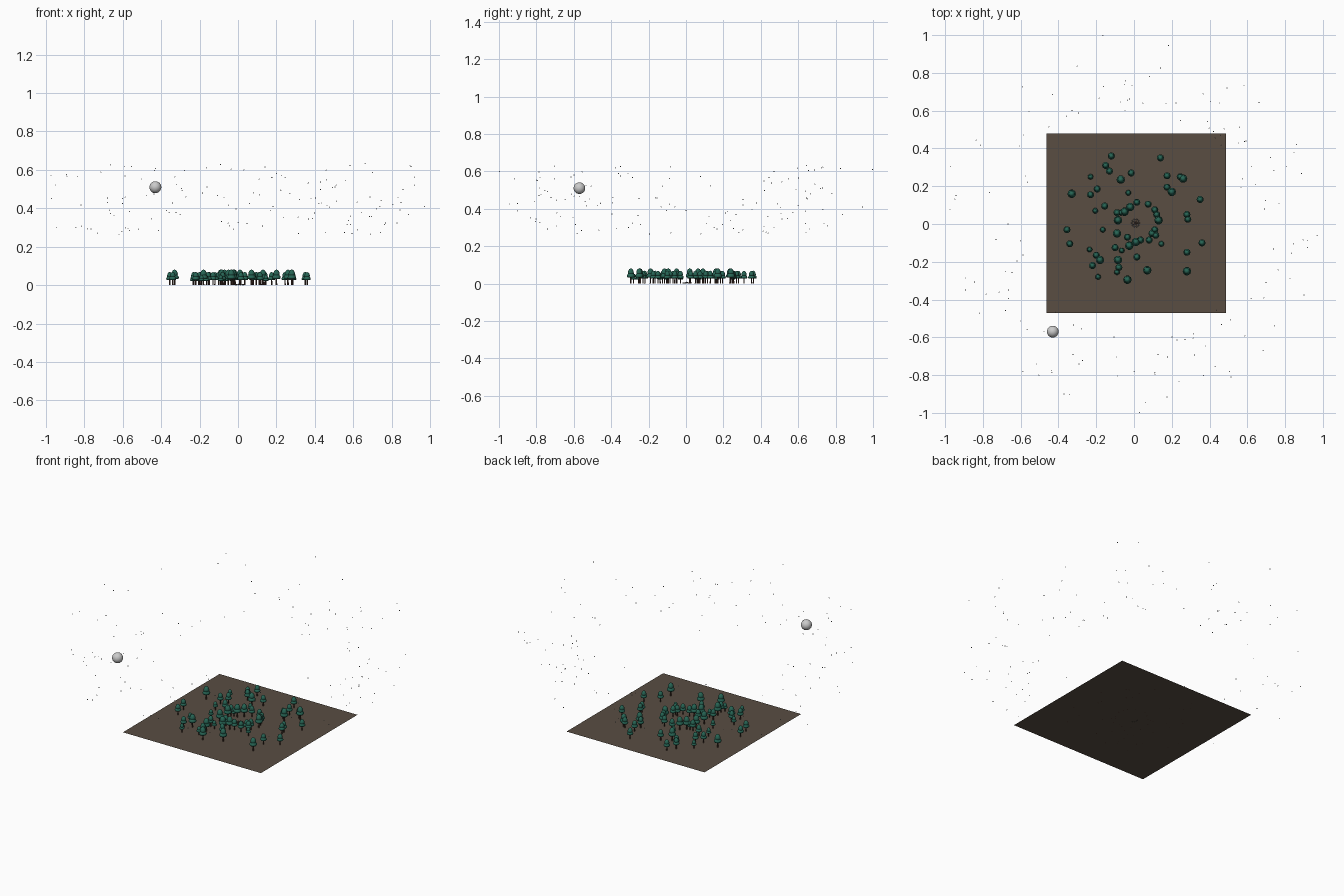
import bpy, bmesh, math, random
from mathutils import Matrix, Vector

if "Cube" in bpy.data.objects:
    bpy.data.objects.remove(bpy.data.objects["Cube"])

random.seed(7)


def material(name, r, g, b):
    m = bpy.data.materials.new(name)
    m.diffuse_color = (r, g, b, 1)
    m.use_nodes = True
    m.node_tree.nodes["Principled BSDF"].inputs["Base Color"].default_value = m.diffuse_color
    return m


EARTH = material("earth", 0.10, 0.075, 0.055)
BARK = material("bark", 0.07, 0.035, 0.025)
LEAF = material("leaf", 0.02, 0.13, 0.09)
STONE = material("stone", 0.12, 0.11, 0.11)
STAR = material("star", 0.25, 0.25, 0.25)


def finish(name, bm, mat=None, smooth=False):
    me = bpy.data.meshes.new(name)
    bmesh.ops.recalc_face_normals(bm, faces=bm.faces)
    bm.to_mesh(me)
    bm.free()
    if mat:
        me.materials.append(mat)
    if smooth:
        me.shade_smooth()
    ob = bpy.data.objects.new(name, me)
    bpy.context.collection.objects.link(ob)
    return ob


def lathe(bm, profile, origin, scale, sides=10):
    """Closed turned shape; the profile starts and ends on the axis."""
    rings = []
    for r, z in profile:
        n = 1 if r == 0 else sides
        rings.append([bm.verts.new(Vector(origin) + scale * Vector((
            r * math.cos(2 * math.pi * i / sides), r * math.sin(2 * math.pi * i / sides), z)))
            for i in range(n)])
    for a, b in zip(rings, rings[1:]):
        for i in range(sides):
            j = (i + 1) % sides
            loop = [a[i % len(a)], a[j % len(a)], b[j % len(b)], b[i % len(b)]]
            bm.faces.new(list(dict.fromkeys(loop)))


# Forest clearing
bm = bmesh.new()
bmesh.ops.create_grid(bm, x_segments=1, y_segments=1, size=0.475,
                      matrix=Matrix.Translation((0.013, 0.003, 0)))
finish("ground", bm, EARTH)

# Tree sites, grouped by tree size
large = [(-.07, .235), (.26, .24), (-.33, .16), (.2, .17), (.13, .02), (-.02, .09), (-.05, .065),
         (-.085, .02), (-.09, -.05), (.01, -.095), (-.025, -.115), (-.18, -.19), (-.085, -.19),
         (-.035, -.295), (.07, -.245), (.28, -.25)]
medium = [(-.12, .36), (.14, .35), (-.15, .31), (-.13, .28), (-.015, .27), (.175, .255),
          (.245, .25), (-.23, .155), (-.195, .185), (.175, .195), (.35, .13), (-.155, .095),
          (.015, .115), (.075, .105), (.11, .075), (.12, .05), (.28, .05), (.285, .025),
          (-.09, .06), (-.355, -.03), (-.34, -.105), (-.035, -.07), (.035, -.085),
          (.08, -.085), (.095, -.05), (.115, -.06), (.11, -.03), (.36, -.1), (-.1, -.125),
          (.015, -.175), (.28, -.15), (-.2, -.165), (-.22, -.22), (-.08, -.23)]
small = [(-.23, .25), (-.03, .165), (-.205, .07), (-.165, -.03), (-.235, -.135),
         (-.065, -.14), (.145, -.105), (-.09, -.255), (-.19, -.28), (-.07, .06)]

trunk = [(0, 0), (.0045, 0), (.0035, .04), (0, .04)]
lower_crown = [(0, .036), (.019, .033), (.0225, .038), (.0205, .046), (.014, .055), (0, .06)]
upper_crown = [(0, .051), (.0145, .05), (.017, .056), (.0155, .066), (.010, .077), (0, .082)]

trunks, crowns = bmesh.new(), bmesh.new()
for sites, size in ((large, 1.0), (medium, 0.84), (small, 0.66)):
    for x, y in sites:
        lathe(trunks, trunk, (x, y, 0), size, 6)
        lathe(crowns, lower_crown, (x, y, 0), size)
        lathe(crowns, upper_crown, (x, y, 0), size)
finish("tree_trunks", trunks, BARK)
finish("tree_crowns", crowns, LEAF, True)

# Fire pit in the middle: ring of stones and crossed logs
stones, logs = bmesh.new(), bmesh.new()
centre = Matrix.Translation((0.008, 0.005, 0))
for i in range(10):
    turn = centre @ Matrix.Rotation(2 * math.pi * i / 10, 4, 'Z')
    bmesh.ops.create_icosphere(stones, subdivisions=1, radius=0.004,
                               matrix=turn @ Matrix.Translation((0.02, 0, 0.003)))
for i in range(5):
    turn = centre @ Matrix.Rotation(2 * math.pi * i / 5, 4, 'Z')
    bmesh.ops.create_cone(logs, cap_ends=True, segments=6, radius1=0.002, radius2=0.002,
                          depth=0.016, matrix=turn @ Matrix.Translation((0.007, 0, 0.005))
                          @ Matrix.Rotation(math.radians(-65), 4, 'Y'))
finish("fire_stones", stones, STONE)
finish("fire_logs", logs, BARK)

# Moon
bm = bmesh.new()
bmesh.ops.create_uvsphere(bm, u_segments=32, v_segments=16, radius=0.031,
                          matrix=Matrix.Translation((-0.43, -0.57, 0.51)))
finish("moon", bm, None, True)

# Stars scattered in a band around the clearing, with the outermost placed
places = [(-.165, .997, .61), (.03, -.997, .6), (-.97, .305, .45), (.97, -.06, .41)]
while len(places) < 140:
    a, r = random.uniform(0, 2 * math.pi), random.uniform(0.6, 0.98)
    places.append((r * math.cos(a), r * math.sin(a), random.uniform(0.26, 0.635)))
bm = bmesh.new()
for p in places:
    bmesh.ops.create_icosphere(bm, subdivisions=1, radius=0.003, matrix=Matrix.Translation(p))
finish("stars", bm, STAR)
